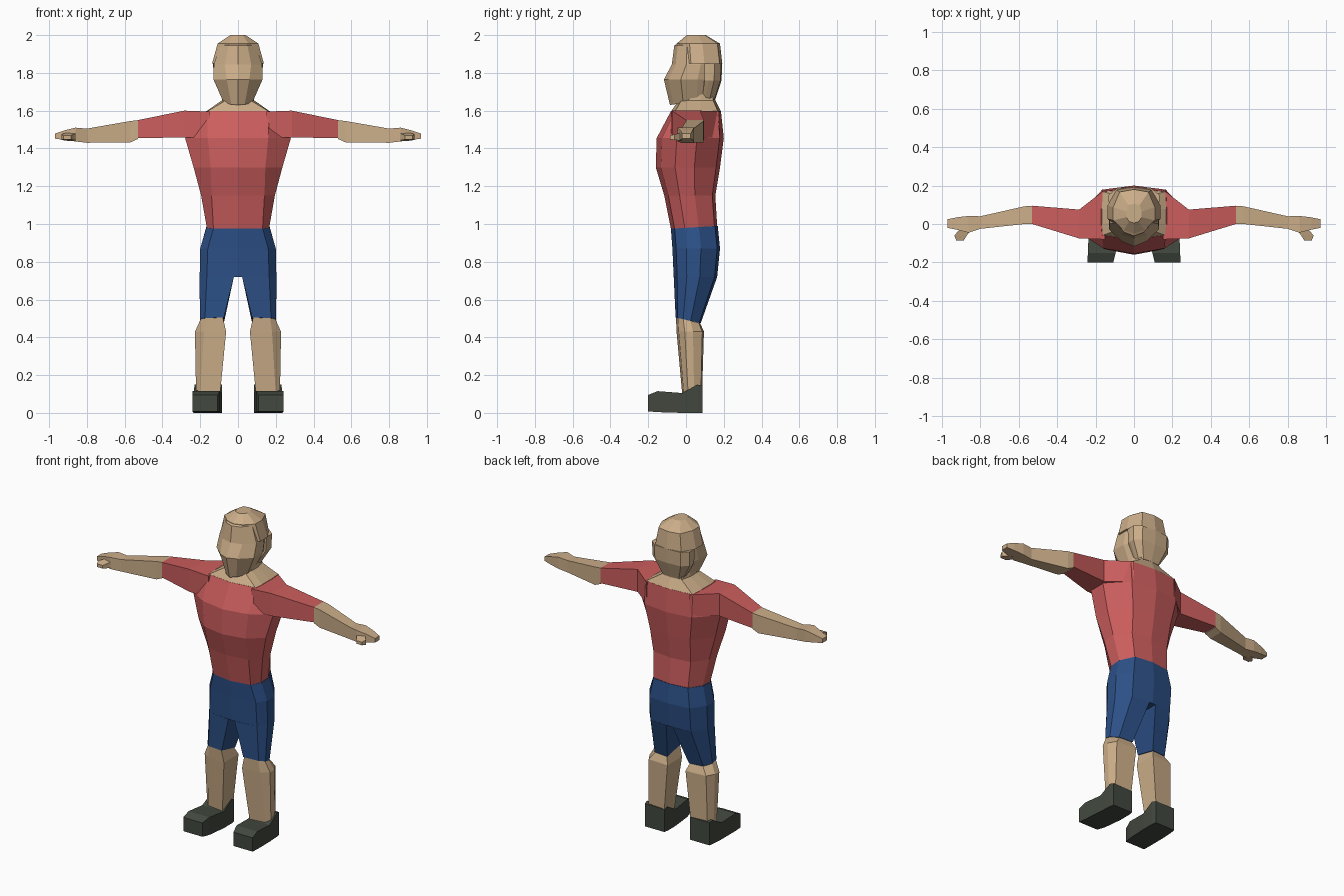
import bpy
import bmesh

default_cube = bpy.data.objects.get("Cube")
if default_cube:
    bpy.data.objects.remove(default_cube, do_unlink=True)


def make_material(name, red, green, blue):
    material = bpy.data.materials.new(name)
    material.use_nodes = True
    colour = (red, green, blue, 1)
    material.diffuse_color = colour
    shader = material.node_tree.nodes["Principled BSDF"]
    shader.inputs["Base Color"].default_value = colour
    shader.inputs["Roughness"].default_value = 0.8
    return material


skin = make_material("skin tan", 0.6, 0.42, 0.25)
red = make_material("shirt red", 0.6, 0.11, 0.11)
blue = make_material("shorts blue", 0.025, 0.08, 0.24)
dark = make_material("shoe dark green", 0.055, 0.065, 0.05)


def half_ring(z, front, front_x, side, back_x, back, inner=0, tilt=0):
    """Left half of a level cross-section, front to back."""
    depth = back - front
    outline = [(inner, 0), (front_x, 0.08), (side, 0.3),
               (side, 0.6), (back_x, 0.94), (inner, 1)]
    return [(x, front + depth * t, z + tilt * t) for x, t in outline]


def full_ring(*sizes, **options):
    """Whole cross-section, mirrored from its left half."""
    half = half_ring(*sizes, **options)
    return half + [(-x, y, z) for x, y, z in reversed(half[1:-1])]


def box_ring(axis, at, low_a, high_a, low_z, high_z):
    """Four-cornered cross-section standing across the x or y axis."""
    corners = [(low_a, low_z), (high_a, low_z), (high_a, high_z), (low_a, high_z)]
    if axis == "x":
        return [(at, a, z) for a, z in corners]
    return [(a, at, z) for a, z in corners]


def loft(name, rings, material, mirrored=False):
    """Skin a closed solid through the cross-sections."""
    bm = bmesh.new()
    loops = [[bm.verts.new(point) for point in ring] for ring in rings]
    count = len(loops[0])
    for lower, upper in zip(loops, loops[1:]):
        for i in range(count):
            j = (i + 1) % count
            bm.faces.new((lower[i], lower[j], upper[j], upper[i]))
    bm.faces.new(loops[0])
    bm.faces.new(loops[-1])
    bmesh.ops.recalc_face_normals(bm, faces=bm.faces)
    mesh = bpy.data.meshes.new(name)
    bm.to_mesh(mesh)
    bm.free()
    mesh.materials.append(material)
    part = bpy.data.objects.new(name, mesh)
    bpy.context.collection.objects.link(part)
    if mirrored:
        modifier = part.modifiers.new("mirror", "MIRROR")
        modifier.use_mirror_merge = False
    return part


# Shirt body
loft("shirt_body", [
    full_ring(0.975, -0.08, 0.13, 0.165, 0.12, 0.165, tilt=0.015),
    full_ring(1.15, -0.115, 0.14, 0.195, 0.13, 0.155),
    full_ring(1.3, -0.16, 0.145, 0.235, 0.14, 0.18),
    full_ring(1.455, -0.155, 0.16, 0.28, 0.165, 0.2),
    full_ring(1.597, -0.08, 0.165, 0.17, 0.165, 0.185),
], red)

# Neck and bare collar
loft("neck", [
    full_ring(1.595, -0.08, 0.165, 0.17, 0.165, 0.185),
    full_ring(1.655, -0.04, 0.065, 0.085, 0.07, 0.155),
    full_ring(1.72, -0.03, 0.06, 0.08, 0.06, 0.15),
], skin)

# Head with a short cap of hair in the same tone
loft("head", [
    full_ring(1.63, -0.085, 0.035, 0.075, 0.06, 0.15, tilt=0.035),
    full_ring(1.765, -0.117, 0.06, 0.13, 0.085, 0.18),
    full_ring(1.845, -0.075, 0.07, 0.128, 0.085, 0.18),
    full_ring(1.945, -0.062, 0.05, 0.095, 0.07, 0.165),
    full_ring(1.965, -0.03, 0.04, 0.07, 0.05, 0.14),
], skin)
loft("hair_crown", [
    full_ring(1.85, -0.045, 0.075, 0.137, 0.09, 0.192),
    full_ring(1.955, -0.05, 0.055, 0.108, 0.075, 0.18),
    full_ring(2.0, 0.005, 0.025, 0.04, 0.03, 0.105),
], skin)
loft("hair_back", [
    full_ring(1.66, 0.08, 0.06, 0.07, 0.055, 0.155),
    full_ring(1.76, 0.09, 0.125, 0.128, 0.09, 0.188),
    full_ring(1.85, 0.09, 0.13, 0.132, 0.09, 0.192),
], skin)

# Arms: sleeve, forearm, hand and thumb
loft("sleeves", [
    box_ring("x", 0.15, -0.08, 0.18, 1.46, 1.595),
    box_ring("x", 0.285, -0.075, 0.075, 1.458, 1.6),
    box_ring("x", 0.53, 0.0, 0.095, 1.455, 1.55),
], red, mirrored=True)
loft("forearms", [
    box_ring("x", 0.53, 0.0, 0.095, 1.45, 1.55),
    box_ring("x", 0.57, 0.0, 0.092, 1.432, 1.545),
    box_ring("x", 0.8, -0.025, 0.04, 1.43, 1.505),
], skin, mirrored=True)
loft("hands", [
    box_ring("x", 0.8, -0.025, 0.04, 1.43, 1.505),
    box_ring("x", 0.86, -0.045, 0.042, 1.437, 1.51),
    box_ring("x", 0.92, -0.03, 0.035, 1.445, 1.495),
    box_ring("x", 0.97, -0.02, 0.025, 1.452, 1.478),
], skin, mirrored=True)
loft("thumbs", [
    box_ring("y", -0.02, 0.84, 0.9, 1.44, 1.485),
    box_ring("y", -0.06, 0.87, 0.935, 1.445, 1.475),
    box_ring("y", -0.085, 0.885, 0.925, 1.448, 1.468),
], skin, mirrored=True)

# Shorts: hips, then one tube for each leg
loft("shorts_hips", [
    full_ring(0.72, -0.065, 0.165, 0.203, 0.14, 0.165),
    full_ring(0.87, -0.072, 0.16, 0.2, 0.14, 0.18),
    full_ring(0.975, -0.08, 0.13, 0.168, 0.12, 0.168, tilt=0.015),
], blue)
loft("shorts_legs", [
    half_ring(0.72, -0.065, 0.165, 0.203, 0.14, 0.165, inner=0.022),
    half_ring(0.505, -0.055, 0.175, 0.202, 0.17, 0.078, inner=0.075, tilt=-0.03),
], blue, mirrored=True)

# Bare lower legs
loft("lower_legs", [
    half_ring(0.505, -0.053, 0.17, 0.198, 0.165, 0.075, inner=0.08, tilt=-0.03),
    half_ring(0.43, -0.05, 0.18, 0.228, 0.2, 0.095, inner=0.063),
    half_ring(0.1, -0.02, 0.2, 0.222, 0.205, 0.085, inner=0.095),
], skin, mirrored=True)

# Shoes, toe to heel
loft("shoes", [
    box_ring("y", -0.2, 0.108, 0.242, 0.008, 0.095),
    box_ring("y", -0.15, 0.095, 0.24, 0.004, 0.115),
    box_ring("y", -0.02, 0.085, 0.235, 0.0, 0.105),
    box_ring("y", 0.06, 0.085, 0.23, 0.0, 0.15),
    box_ring("y", 0.088, 0.09, 0.225, 0.0, 0.143),
], dark, mirrored=True)
